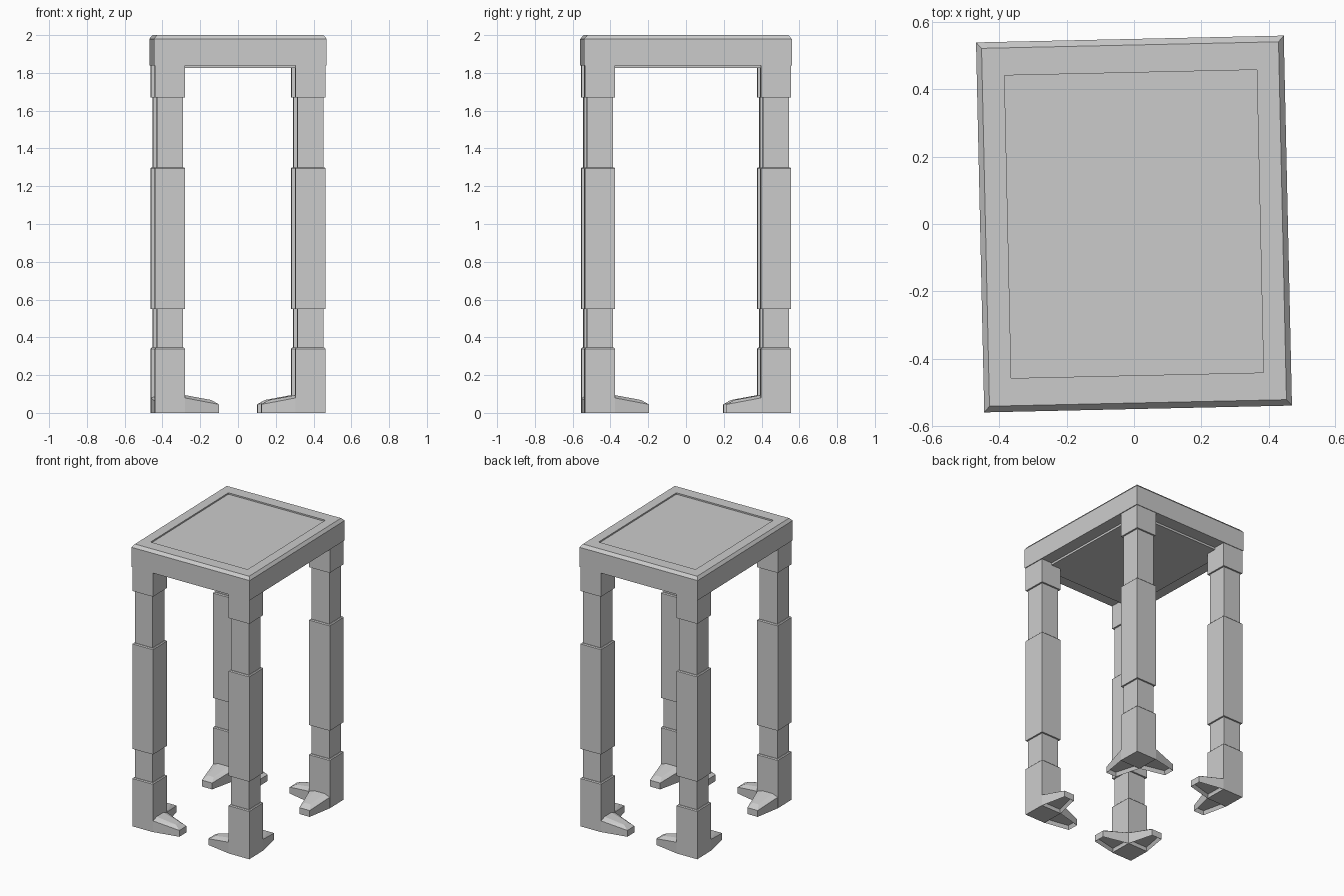
import bpy
import bmesh
import math

if "Cube" in bpy.data.objects:
    bpy.data.objects.remove(bpy.data.objects["Cube"], do_unlink=True)

TURN = math.radians(1.27)      # whole table stands slightly turned
HALF_X, HALF_Y = 0.4575, 0.55  # table top half sizes
OUT_X, OUT_Y = 0.452, 0.546    # outer corner of a leg
WIDE, NARROW = 0.08, 0.0685    # leg half widths

grey = bpy.data.materials.new("plain grey")
grey.use_nodes = True
colour = (0.6, 0.6, 0.6, 1)
grey.diffuse_color = colour
grey.node_tree.nodes["Principled BSDF"].inputs["Base Color"].default_value = colour


def finish(bm, name, mirrored=False):
    bmesh.ops.recalc_face_normals(bm, faces=bm.faces)
    mesh = bpy.data.meshes.new(name)
    bm.to_mesh(mesh)
    bm.free()
    mesh.materials.append(grey)
    obj = bpy.data.objects.new(name, mesh)
    bpy.context.collection.objects.link(obj)
    obj.rotation_euler.z = TURN
    if mirrored:
        mod = obj.modifiers.new("four corners", 'MIRROR')
        mod.use_axis = (True, True, False)
        mod.use_mirror_merge = False
    return obj


def loft(rings, cx=0, cy=0):
    """Stack of rectangles (half x, half y, z) joined by side faces."""
    bm = bmesh.new()
    corners = ((-1, -1), (1, -1), (1, 1), (-1, 1))
    loops = [[bm.verts.new((cx + sx * hx, cy + sy * hy, z)) for sx, sy in corners]
             for hx, hy, z in rings]
    for low, high in zip(loops, loops[1:]):
        for i in range(4):
            j = (i + 1) % 4
            bm.faces.new((low[i], low[j], high[j], high[i]))
    bm.faces.new(loops[0][::-1])
    bm.faces.new(loops[-1])
    return bm


# Table top: lower panel, skirt, chamfered rim and shallow recess
finish(loft([(0.37, 0.46, 1.825), (0.37, 0.46, 1.84),
             (HALF_X, HALF_Y, 1.84), (HALF_X, HALF_Y, 1.98),
             (HALF_X - 0.016, HALF_Y - 0.018, 2.0),
             (0.375, 0.45, 2.0), (0.375, 0.45, 1.99)]), "table_top")

# Legs: wide and narrow sections stacked, top shoulders slightly chamfered
rings = []
for low, high, half in ((0, 0.345, WIDE), (0.345, 0.55, NARROW), (0.55, 1.30, WIDE),
                        (1.30, 1.67, NARROW), (1.67, 1.84, WIDE)):
    rings.append((half, half, low))
    if half == WIDE and high < 1.8:
        rings += [(half, half, high - 0.006), (half - 0.006, half - 0.006, high)]
    else:
        rings.append((half, half, high))
finish(loft(rings, OUT_X - WIDE, OUT_Y - WIDE), "legs", True)

# Foot prongs: (distance from outer corner, across, height)
PRONG = ((0.155, 0, 0), (0.155, 0.16, 0), (0.155, 0, 0.08), (0.155, 0.16, 0.08),
         (0.155, 0.04, 0.095), (0.155, 0.12, 0.095),
         (0.30, 0.055, 0.068), (0.30, 0.10, 0.068),
         (0.34, 0.035, 0), (0.34, 0.115, 0), (0.34, 0.035, 0.045), (0.34, 0.115, 0.045))


def prong(name, along_x):
    bm = bmesh.new()
    for a, b, z in PRONG:
        dx, dy = (a, b) if along_x else (b, a)
        bm.verts.new((OUT_X - dx, OUT_Y - dy, z))
    bmesh.ops.convex_hull(bm, input=bm.verts[:])
    bmesh.ops.dissolve_limit(bm, angle_limit=0.02, verts=bm.verts[:], edges=bm.edges[:])
    bmesh.ops.recalc_face_normals(bm, faces=bm.faces)
    # hollow underside
    sole = min(bm.faces, key=lambda f: f.calc_center_median().z)
    bmesh.ops.inset_region(bm, faces=[sole], thickness=0.015)
    bmesh.ops.translate(bm, verts=sole.verts[:], vec=(0, 0, 0.025))
    finish(bm, name, True)


prong("foot_prongs_sideways", True)
prong("foot_prongs_lengthwise", False)
